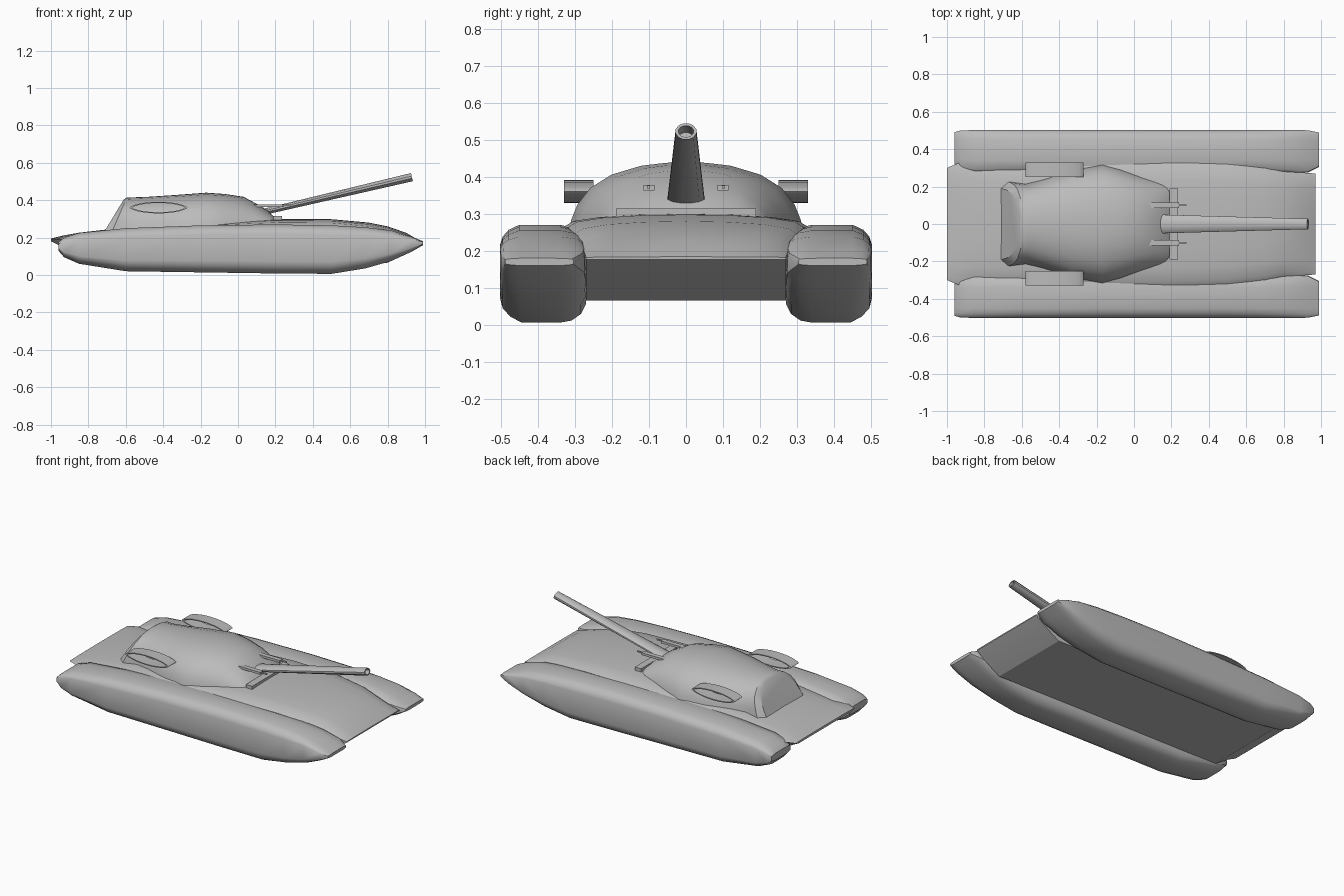
import bpy, bmesh, math
from mathutils import Vector

if "Cube" in bpy.data.objects:
    bpy.data.objects.remove(bpy.data.objects["Cube"])

grey = bpy.data.materials.new("armour_grey")
grey.use_nodes = True
grey.diffuse_color = (0.5, 0.5, 0.5, 1)
grey.node_tree.nodes["Principled BSDF"].inputs["Base Color"].default_value = (0.5, 0.5, 0.5, 1)


def loft(name, rings, angle=35, closed=False):
    """Skin a list of equal-length point rings; cap the ends or join them."""
    bm = bmesh.new()
    rows = [[bm.verts.new(p) for p in ring] for ring in rings]
    n = len(rows[0])
    pairs = list(zip(rows, rows[1:]))
    if closed:
        pairs.append((rows[-1], rows[0]))
    else:
        bm.faces.new(rows[0])
        bm.faces.new(rows[-1])
    for a, b in pairs:
        for i in range(n):
            j = (i + 1) % n
            bm.faces.new((a[i], a[j], b[j], b[i]))
    bmesh.ops.recalc_face_normals(bm, faces=bm.faces)
    mesh = bpy.data.meshes.new(name)
    bm.to_mesh(mesh)
    bm.free()
    mesh.materials.append(grey)
    obj = bpy.data.objects.new(name, mesh)
    bpy.context.collection.objects.link(obj)
    bpy.ops.object.select_all(action="DESELECT")
    obj.select_set(True)
    bpy.context.view_layer.objects.active = obj
    bpy.ops.object.shade_smooth_by_angle(angle=math.radians(angle))
    return obj


def box(name, x0, x1, y0, y1, z0, z1):
    return loft(name, [[(x, y0, z0), (x, y1, z0), (x, y1, z1), (x, y0, z1)] for x in (x0, x1)])


# Track pods: rounded box section, swept along a boat-shaped side profile
section = [(0, .2), (.06, .09), (.17, .02), (.3, 0), (.75, 0), (.88, .06), (.97, .15), (1, .25),
           (1, .8), (.97, .88), (.9, .95), (.78, 1), (.3, 1), (.1, .96), (.02, .86), (0, .7)]
# x, bottom, top, inner inset
pod_profile = [(-.96, .13, .175, .03), (-.93, .095, .2, .01), (-.85, .06, .225, 0), (-.6, .02, .25, 0),
               (-.2, .014, .265, 0), (.2, .008, .27, 0), (.5, .006, .265, 0), (.68, .035, .255, 0),
               (.82, .075, .238, 0), (.93, .125, .205, .005), (.99, .16, .18, .035)]
for side, label in ((1, "left"), (-1, "right")):
    rings = [[(x, side * (.27 + inset + v * (.233 - inset * 1.4)), lo + w * (hi - lo))
              for v, w in section] for x, lo, hi, inset in pod_profile]
    loft("track_pod_" + label, rings, 40)

# Hull: crowned deck with a wedge nose and a thin tail
hull_profile = [(-1, .18, .195, .3), (-.94, .15, .21, .325), (-.85, .09, .226, .325), (-.6, .085, .255, .325),
                (-.2, .08, .283, .33), (.2, .075, .3, .33), (.5, .07, .298, .32), (.7, .067, .28, .3),
                (.8, .065, .26, .28), (.9, .125, .225, .275), (.97, .176, .184, .27)]
rings = []
for x, lo, hi, w in hull_profile:
    crown = min(.035, (hi - lo) * .3)
    deck = [(x, w * math.sin(t * math.pi / 8), hi - crown * (t / 4) ** 2) for t in range(4, -5, -1)]
    rings.append([(x, -.27, lo), (x, .27, lo)] + deck)
loft("hull", rings, 30)

# Turret: domed section, with the raked rear set by separate base and top x
dome = [(1, 0), (.97, .22), (.92, .42), (.81, .65), (.63, .83), (.38, .95), (.17, .99)]
dome += [(0, 1)] + [(-w, h) for w, h in reversed(dome)]
turret_profile = [(-.71, -.61, .19, .405), (-.67, -.595, .225, .413), (-.58, -.56, .215, .415),
                  (-.48, -.48, .24, .418), (-.33, -.33, .29, .428), (-.17, -.17, .32, .44),
                  (-.07, -.07, .295, .433), (.03, .03, .26, .418), (.13, .1, .235, .38),
                  (.19, .16, .22, .345), (.215, .205, .205, .3)]
rings = [[(xb + (xt - xb) * h, w * k, .24 + h * (zt - .24)) for k, h in dome]
         for xb, xt, w, zt in turret_profile]
loft("turret", rings, 30)
box("turret_front_lip", .19, .235, -.19, .19, .28, .315)

# Gun barrel: tapered and flattened at the root, with a hollow muzzle
root, muzzle = Vector((.14, 0, .338)), Vector((.93, 0, .523))
axis = (muzzle - root).normalized()
up = axis.cross(Vector((0, -1, 0)))
if up.z < 0:
    up = -up


def oval(centre, half_width, half_height):
    return [centre + Vector((0, half_width * math.cos(a), 0)) + up * half_height * math.sin(a)
            for a in (math.tau * (i + .5) / 12 for i in range(12))]


loft("gun_barrel", [oval(root, .052, .017), oval(muzzle, .029, .023),
                    oval(muzzle, .021, .016), oval(muzzle - axis * .08, .021, .016)], 40)

# Side pieces: lens-shaped open tubes, and slim guns beside the barrel
for side, label in ((1, "left"), (-1, "right")):
    rings = []
    for i in range(24):
        a = math.tau * i / 24
        c, s = math.cos(a), math.sin(a) * abs(math.sin(a)) ** .3
        rings.append([(-.425 + .155 * c * r, side * y, .36 + .031 * s * q)
                      for r, q, y in ((1, 1, .25), (1, 1, .33), (.9, .8, .33), (.9, .8, .25))])
    loft("side_tube_" + label, rings, 40, closed=True)
    box("small_gun_" + label, .06, .24, side * .085, side * .115, .363, .378)
    box("small_gun_tip_" + label, .24, .28, side * .097, side * .105, .368, .376)
